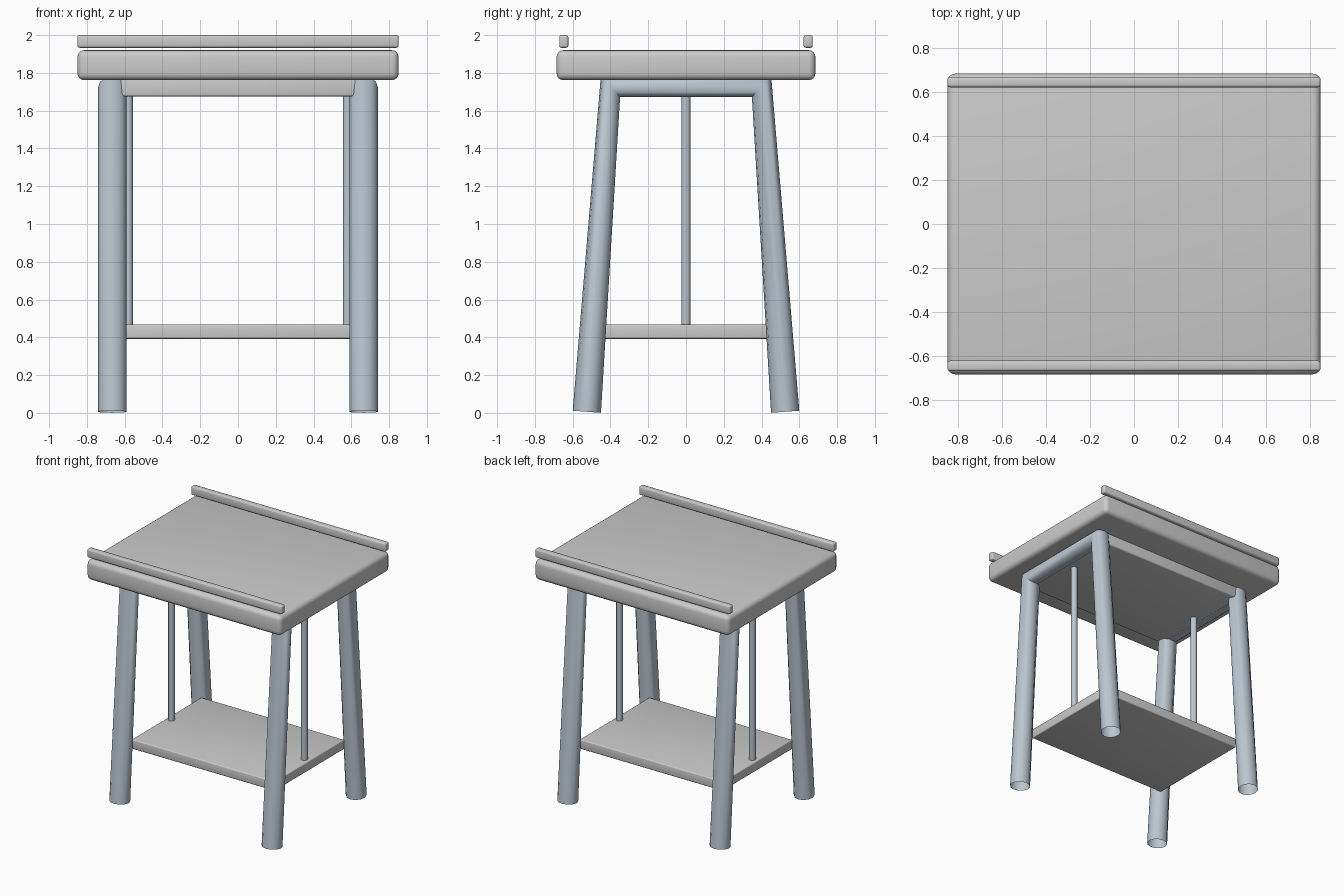
import bpy

if "Cube" in bpy.data.objects:
    bpy.data.objects.remove(bpy.data.objects["Cube"])

# materials
metal = bpy.data.materials.new("blue_grey_metal")
metal.diffuse_color = (0.50, 0.57, 0.64, 1)
metal.use_nodes = True
metal.node_tree.nodes["Principled BSDF"].inputs["Base Color"].default_value = metal.diffuse_color


def smooth(obj):
    bpy.ops.object.select_all(action='DESELECT')
    obj.select_set(True)
    bpy.context.view_layer.objects.active = obj
    bpy.ops.object.shade_smooth_by_angle(angle=0.7)


def slab(name, size, centre, bevel, segments=3):
    bpy.ops.mesh.primitive_cube_add(size=1, location=centre)
    obj = bpy.context.object
    obj.name = name
    obj.scale = size
    bpy.ops.object.transform_apply(location=False, rotation=False, scale=True)
    mod = obj.modifiers.new("rounded_edges", 'BEVEL')
    mod.width = bevel
    mod.segments = segments
    bpy.ops.object.modifier_apply(modifier=mod.name)
    smooth(obj)
    return obj


def tube(name, points, radius):
    curve = bpy.data.curves.new(name, 'CURVE')
    curve.dimensions = '3D'
    curve.bevel_depth = radius
    curve.bevel_resolution = 4
    spline = curve.splines.new('POLY')
    spline.points.add(len(points) - 1)
    for p, co in zip(spline.points, points):
        p.co = (*co, 1)
    obj = bpy.data.objects.new(name, curve)
    bpy.context.collection.objects.link(obj)
    bpy.ops.object.select_all(action='DESELECT')
    obj.select_set(True)
    bpy.context.view_layer.objects.active = obj
    bpy.ops.object.convert(target='MESH')
    obj = bpy.context.object
    obj.name = name
    obj.data.materials.clear()
    obj.data.materials.append(metal)
    smooth(obj)
    return obj


# tabletop, panel under it and lower shelf
slab("tabletop", (1.70, 1.37, 0.158), (0, 0, 1.841), 0.035, 4)
slab("under_panel", (1.29, 0.88, 0.10), (0, 0, 1.725), 0.012)
slab("lower_shelf", (1.25, 0.87, 0.075), (0, 0, 0.43), 0.008)

# raised edge rails, front and back
for label, s in (("front", -1), ("back", 1)):
    slab(label + "_rail", (1.70, 0.048, 0.067), (0, s * 0.647, 1.9665), 0.012)

# bent tube leg frames and thin support rods, left and right
for label, s in (("left", -1), ("right", 1)):
    x = s * 0.665
    tube(label + "_leg_frame",
         [(x, -0.525, 0.006), (x, -0.40, 1.726), (x, 0.40, 1.726), (x, 0.525, 0.006)], 0.075)
    tube(label + "_support_rod", [(s * 0.58, 0, 0.44), (s * 0.58, 0, 1.70)], 0.024)
